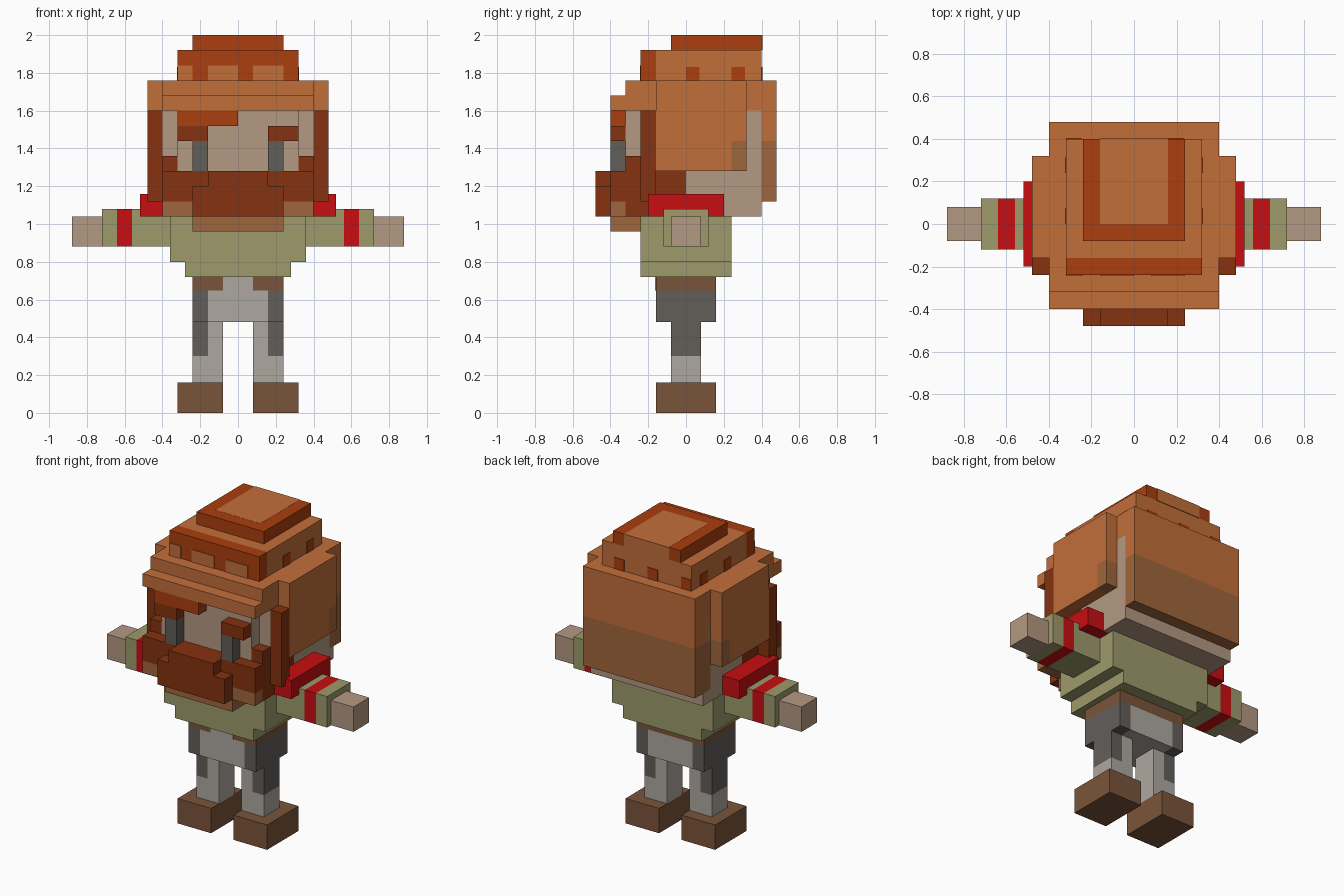
import bpy

cube = bpy.data.objects.get("Cube")
if cube:
    bpy.data.objects.remove(cube, do_unlink=True)

U = 0.08   # size of one block
T = 0.05   # how far a painted plate stands out, in blocks


def linear(c):
    c /= 255
    return c / 12.92 if c <= 0.04045 else ((c + 0.055) / 1.055) ** 2.4


def material(name, r, g, b):
    mat = bpy.data.materials.new(name)
    mat.use_nodes = True
    colour = (linear(r), linear(g), linear(b), 1)
    mat.diffuse_color = colour
    bsdf = mat.node_tree.nodes["Principled BSDF"]
    bsdf.inputs["Base Color"].default_value = colour
    bsdf.inputs["Roughness"].default_value = 0.9
    return mat


orange = material("orange", 194, 110, 58)
rust = material("rust", 170, 62, 14)
dark_brown = material("dark brown", 134, 50, 16)
tan_brown = material("tan brown", 160, 102, 60)
skin = material("skin", 180, 152, 130)
green = material("olive green", 157, 154, 107)
red = material("red", 200, 14, 18)
leather = material("leather", 122, 84, 58)
light_grey = material("light grey", 174, 168, 160)
dark_grey = material("dark grey", 98, 94, 90)


def box(name, mat, xs, ys, zs):
    """A block spanning the given ranges, measured in blocks."""
    verts = [(x * U, y * U, z * U) for x in xs for y in ys for z in zs]
    faces = [(0, 1, 3, 2), (4, 6, 7, 5), (0, 4, 5, 1),
             (2, 3, 7, 6), (0, 2, 6, 4), (1, 5, 7, 3)]
    mesh = bpy.data.meshes.new(name)
    mesh.from_pydata(verts, [], faces)
    mesh.materials.append(mat)
    obj = bpy.data.objects.new(name, mesh)
    bpy.context.scene.collection.objects.link(obj)


def mid(name, mat, half, ys, zs):
    box(name, mat, (-half, half), ys, zs)


def pair(name, mat, xs, ys, zs):
    box(name + "_left", mat, xs, ys, zs)
    box(name + "_right", mat, (-xs[1], -xs[0]), ys, zs)


# Shoes, legs and hips
pair("shoe", leather, (1, 4), (-2, 2), (0, 2))
pair("leg_inner", light_grey, (1, 2), (-1, 1), (2, 6))
pair("leg_cuff", light_grey, (2, 3), (-1, 1), (2, 3.75))
pair("leg_outer", dark_grey, (2, 3), (-1, 1), (3.75, 6))
mid("hips", light_grey, 2, (-2, 2), (6, 8.1))
pair("hip_side", dark_grey, (2, 3), (-2, 2), (6, 8.1))
mid("belt", leather, 3, (-2, 2), (8.1, 9))
mid("belt_gap", light_grey, 1, (-2 - T, -2 + T), (8.1, 9))

# Shirt and arms
mid("shirt_hem", green, 3.5, (-3, 3), (9, 10))
mid("shirt", green, 4.5, (-3, 3), (10, 13))
pair("sleeve", green, (4.5, 7), (-1.5, 1.5), (11, 13.5))
pair("sleeve_band", red, (7, 8), (-1.5, 1.5), (11, 13.5))
pair("cuff", green, (8, 9), (-1.5, 1.5), (11, 13.5))
pair("hand", skin, (9, 11), (-1, 1), (11, 13))
pair("shoulder_pad", red, (4.5, 6.5), (-2.5, 2.5), (13, 14.5))

# Head and face
mid("head_back", skin, 5, (0, 5), (13, 20))
mid("head_middle", skin, 5, (-3, 0), (16, 20))
mid("face", skin, 4, (-4, -3), (16, 20))
pair("eye", dark_grey, (2, 3), (-5, -4), (16, 18))
pair("eyebrow", dark_brown, (2, 4), (-5, -4), (18, 19))
box("fringe", rust, (-4, 0), (-5, -4), (19, 20))

# Beard
mid("jaw_beard", dark_brown, 5, (-4, 0), (13, 16))
mid("beard_front", dark_brown, 5, (-5, -4), (14, 16))
mid("beard_lower", tan_brown, 5, (-5, -4), (13, 14))
mid("beard_tip", tan_brown, 3, (-5, -3), (12, 13))
mid("moustache", dark_brown, 3, (-6, -5), (13, 15))
mid("moustache_top", dark_brown, 2, (-6, -5), (15, 16))
pair("cheek_beard", dark_brown, (4, 5), (-4, -3), (16, 17))
pair("sideburn", dark_brown, (5, 6), (-3, -2), (14, 20))

# Hair and brim
pair("side_hair", orange, (5, 6), (-2, 3), (16, 22))
pair("side_hair_shade", orange, (5, 6), (3, 4), (18, 22))
pair("side_hair_low", tan_brown, (5, 6), (3, 4), (16, 18))
mid("back_hair", orange, 5, (4, 6), (18, 22))
mid("back_hair_low", tan_brown, 5, (4, 6), (14, 18))
mid("brim", orange, 5, (-5, 4), (20, 21))
mid("brim_top", orange, 5, (-4, 4), (21, 22))

# Cap
mid("cap_front", rust, 4, (-3, -2), (22, 24))
mid("cap", orange, 4, (-2, 5), (22, 24))
mid("cap_crown", rust, 3, (-1, 5), (24, 25))
mid("crown_patch", orange, 2, (0, 5), (25 - T, 25))
mid("crown_patch_top", orange, 2, (0, 5 + T), (25, 25 + T / 5))
mid("crown_patch_back", orange, 2, (5, 5 + T), (24, 25))
for i, (a, b) in enumerate([(-4, -3), (-2, 0), (1, 3)]):
    box(f"cap_front_patch_{i}", orange, (a, b), (-3 - T, -3), (22, 23))
for i, y in enumerate((0, 3)):
    pair(f"cap_side_spot_{i}", rust, (4, 4 + T), (y, y + 0.9), (22, 22.9))
for i, x in enumerate((-4, -1, 2)):
    box(f"cap_back_spot_{i}", rust, (x, x + 0.9), (5, 5 + T), (22, 22.9))
